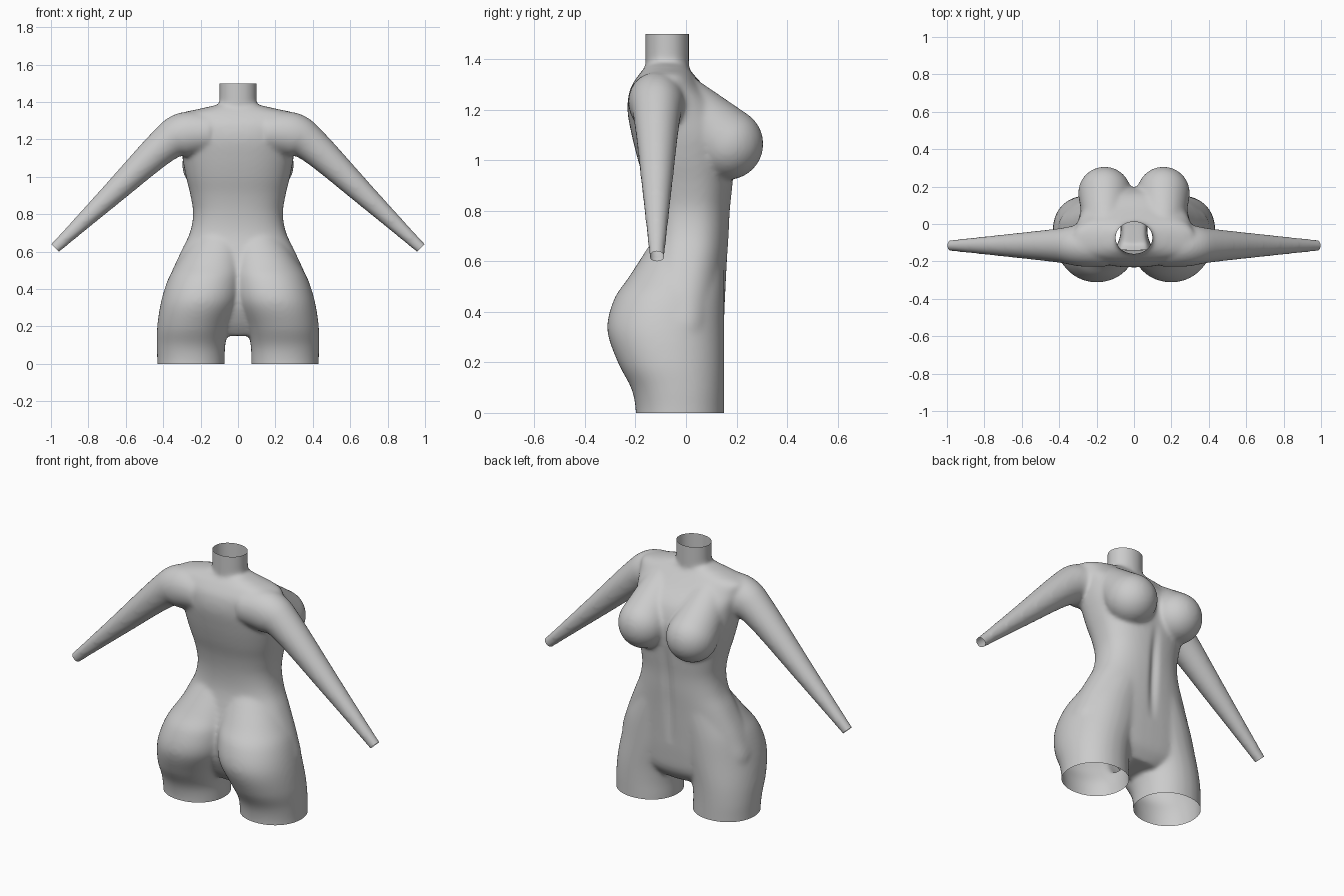
import bpy, bmesh
from math import sin, cos, pi, exp
from mathutils import Vector, Matrix

if "Cube" in bpy.data.objects:
    bpy.data.objects.remove(bpy.data.objects["Cube"])

body = bmesh.new()


def smooth_rows(rows, steps=5):
    """Catmull-Rom interpolation between rows of numbers."""
    out = []
    for i in range(len(rows) - 1):
        a, b, c, d = (rows[max(0, min(len(rows) - 1, i + k))] for k in (-1, 0, 1, 2))
        for s in range(steps):
            t = s / steps
            out.append([0.5 * (2 * q + (r - p) * t + (2 * p - 5 * q + 4 * r - w) * t * t
                               + (3 * q - p - 3 * r + w) * t ** 3)
                        for p, q, r, w in zip(a, b, c, d)])
    return out + [list(rows[-1])]


def sp(v, e):
    return (1 if v >= 0 else -1) * abs(v) ** e


def loft(rings):
    """Closed skin over a list of point rings."""
    n = len(rings[0])
    vs = [[body.verts.new(p) for p in ring] for ring in rings]
    fs = [body.faces.new((a[i], a[(i + 1) % n], b[(i + 1) % n], b[i]))
          for a, b in zip(vs, vs[1:]) for i in range(n)]
    fs += [body.faces.new(vs[0]), body.faces.new(vs[-1])]
    bmesh.ops.recalc_face_normals(body, faces=fs)


def upright(rows, n=2.0, seg=48):
    """Loft along z; rows are z, x_min, x_max, y_back, y_front."""
    rings = []
    for z, x0, x1, y0, y1 in smooth_rows(rows):
        rings.append([((x0 + x1) / 2 + (x1 - x0) / 2 * sp(cos(2 * pi * i / seg), 2 / n),
                       (y0 + y1) / 2 + (y1 - y0) / 2 * sp(sin(2 * pi * i / seg), 2 / n), z)
                      for i in range(seg)])
    loft(rings)


# torso
torso = [(0.15, .16, -.11, .09), (0.22, .34, -.16, .135), (0.32, .405, -.20, .148), (0.45, .372, -.20, .155),
         (0.6, .305, -.16, .163), (0.7, .258, -.14, .17), (0.8, .24, -.142, .175),
         (0.9, .254, -.16, .185), (1.0, .278, -.19, .193), (1.1, .297, -.215, .195),
         (1.2, .305, -.232, .16), (1.28, .32, -.222, .085), (1.335, .315, -.19, .035),
         (1.365, .2, -.165, .01), (1.385, .11, -.15, 0)]
upright([(z, -w, w, b, f) for z, w, b, f in torso], 2.4)

# neck
upright([(1.25, -.1, .1, -.16, .012), (1.4, -.1, .1, -.16, .012), (1.55, -.1, .1, -.16, .012)])

for s in (-1, 1):
    # thigh, hip and buttock
    thigh = [(-.06, .07, .432, -.2, .152), (.02, .07, .432, -.2, .152), (.1, .068, .434, -.218, .152),
             (.2, .045, .432, -.27, .152), (.33, -.01, .412, -.312, .152),
             (.45, -.03, .375, -.285, .152), (.54, -.04, .325, -.225, .152), (.68, -.04, .24, -.135, .15)]
    upright([(z, s * a, s * b, y0, y1) for z, a, b, y0, y1 in thigh], 2.1)

    # arm
    path = smooth_rows([(.15, 1.235, .11, .115), (.29, 1.225, .12, .112), (.40, 1.165, .094, .092),
                        (.69, .892, .06, .06), (.977, .62, .031, .031), (1.04, .56, .03, .03)])
    rings = []
    for i, (x, z, rv, ry) in enumerate(path):
        p, q = path[max(0, i - 1)], path[min(len(path) - 1, i + 1)]
        d = Vector((q[0] - p[0], q[1] - p[1])).normalized()
        rings.append([(s * (x - d.y * rv * cos(a)), -.115 + ry * sin(a), z + d.x * rv * cos(a))
                      for a in (2 * pi * k / 32 for k in range(32))])
    loft(rings)

    # breast, hulled up to the shoulder
    pts = []
    for c, r in (((s * .157, .165, 1.065), .142), ((s * .15, -.07, 1.27), .105)):
        pts += bmesh.ops.create_uvsphere(body, u_segments=32, v_segments=20, radius=r,
                                         matrix=Matrix.Translation(c))["verts"]
    hull = bmesh.ops.convex_hull(body, input=pts)
    junk = {g for g in hull["geom_interior"] + hull["geom_unused"] if isinstance(g, bmesh.types.BMVert)}
    bmesh.ops.delete(body, geom=list(junk), context='VERTS')

mesh = bpy.data.meshes.new("torso_body")
bmesh.ops.recalc_face_normals(body, faces=body.faces)
body.to_mesh(mesh)
body.free()
obj = bpy.data.objects.new("torso_body", mesh)
bpy.context.collection.objects.link(obj)
bpy.context.view_layer.objects.active = obj
obj.select_set(True)

# fuse the parts into one skin
rm = obj.modifiers.new("fuse", 'REMESH')
rm.mode, rm.voxel_size = 'VOXEL', 0.01
sm = obj.modifiers.new("soften", 'SMOOTH')
sm.factor, sm.iterations = 0.5, 16
for m in ("fuse", "soften"):
    bpy.ops.object.modifier_apply(modifier=m)

# belly groove
bm = bmesh.new()
bm.from_mesh(obj.data)
for v in bm.verts:
    if v.co.y > .08 and .38 < v.co.z < .98:
        v.co.y -= .016 * exp(-(v.co.x / .025) ** 2) * sin(pi * (v.co.z - .38) / .6)


# open ends at thighs, neck and wrists
def cut(co, no, test):
    faces = [f for f in bm.faces if test(f.calc_center_median())]
    geom = list({v for f in faces for v in f.verts} | {e for f in faces for e in f.edges}) + faces
    bmesh.ops.bisect_plane(bm, geom=geom, plane_co=co, plane_no=no, clear_outer=True)


cut((0, 0, 0), (0, 0, -1), lambda c: c.z < .1)
cut((0, 0, 1.5), (0, 0, 1), lambda c: c.z > 1.45)
for s in (-1, 1):
    cut((s * .977, 0, .62), (s * .7, 0, -.71), lambda c: c.x * s > .8)
bm.to_mesh(obj.data)
bm.free()
bpy.ops.object.shade_smooth()
